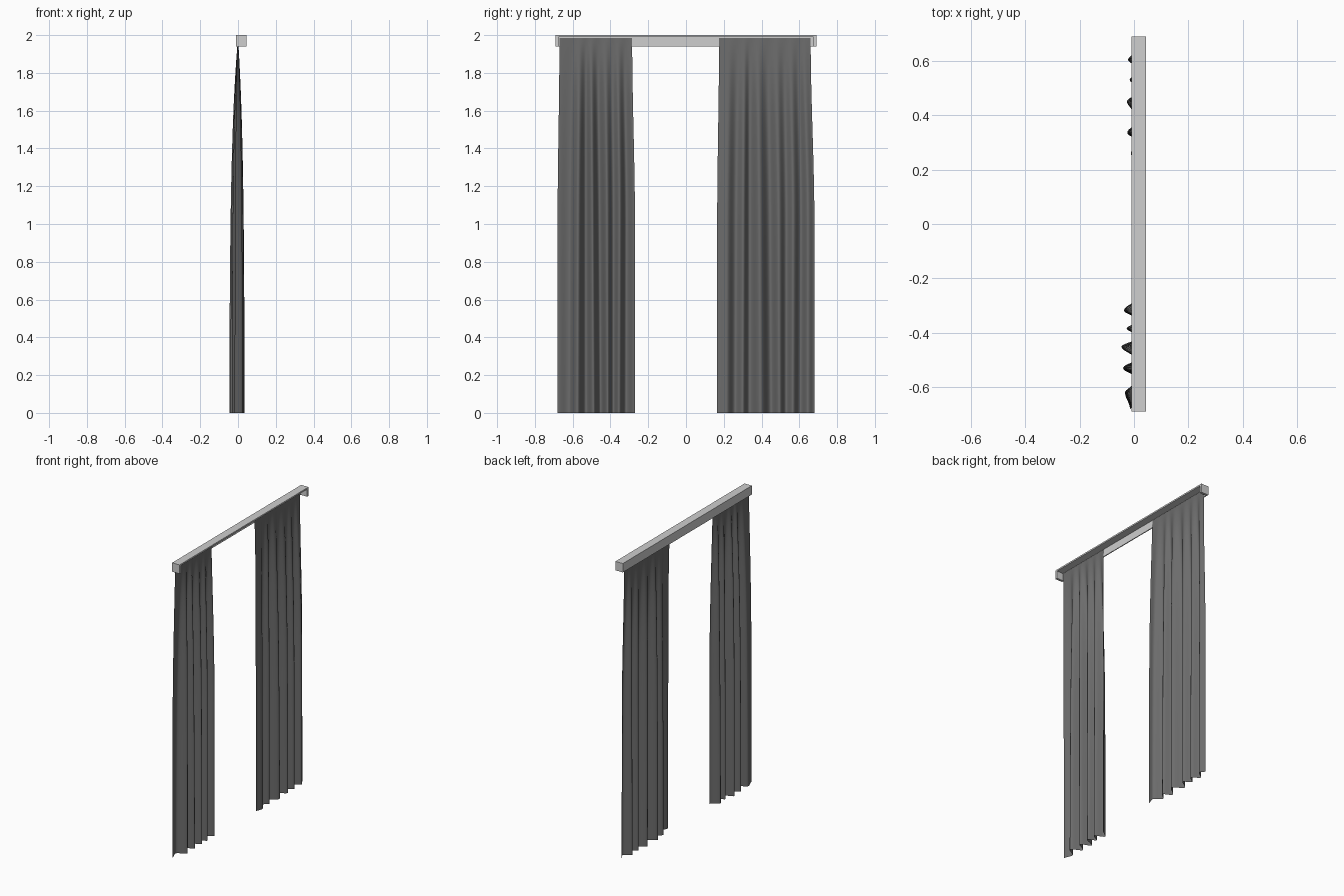
import bpy, bmesh, math

if "Cube" in bpy.data.objects:
    bpy.data.objects.remove(bpy.data.objects["Cube"])


def material(name, v):
    m = bpy.data.materials.new(name)
    m.diffuse_color = (v, v, v, 1)
    m.use_nodes = True
    m.node_tree.nodes["Principled BSDF"].inputs["Base Color"].default_value = m.diffuse_color
    return m


cloth = material("dark grey cloth", 0.15)
rail_grey = material("light grey rail", 0.62)


def finish(bm, name, mat):
    me = bpy.data.meshes.new(name)
    bm.to_mesh(me)
    bm.free()
    me.materials.append(mat)
    ob = bpy.data.objects.new(name, me)
    bpy.context.collection.objects.link(ob)
    return ob


def box(name, lo, hi):
    bm = bmesh.new()
    bmesh.ops.create_cube(bm, size=1)
    for v in bm.verts:
        for i in range(3):
            v.co[i] = hi[i] if v.co[i] > 0 else lo[i]
    return finish(bm, name, rail_grey)


# Pelmet: top board, back board and two end caps, open below and towards +x
box("pelmet_top", (-0.01, -0.69, 1.99), (0.045, 0.69, 2.0))
box("pelmet_board", (-0.01, -0.675, 1.94), (-0.004, 0.675, 1.99))
for side, label in ((-1, "left"), (1, "right")):
    a, b = sorted((side * 0.675, side * 0.69))
    box("pelmet_end_" + label, (-0.01, a, 1.94), (0.045, b, 1.99))


def fold_depth(folds, y):
    """Smooth wave through the fold peaks (y, x)."""
    for (y0, x0), (y1, x1) in zip(folds, folds[1:]):
        if y <= y1 + 1e-9:
            u = max(0, (y - y0) / (y1 - y0))
            return x0 + (x1 - x0) * (0.5 - 0.5 * math.cos(math.pi * u))
    return folds[-1][1]


# Curtain: a sheet pinned flat at the top whose folds deepen downwards
def curtain(name, folds, top_start, top_end, cols=110, rows=28):
    start, end = folds[0][0], folds[-1][0]
    bm = bmesh.new()
    grid = []
    for r in range(rows + 1):
        t = (r / rows) ** 1.4                      # denser rows near the top
        amp = (1 - math.exp(-t / 0.27)) / (1 - math.exp(-1 / 0.27))
        k = min(1, t / 0.5)
        k = k * k * (3 - 2 * k)                    # edges flare out downwards
        left = top_start + (start - top_start) * k
        right = top_end + (end - top_end) * k
        row = []
        for c in range(cols + 1):
            u = c / cols
            drift = 0.012 * (1 - t) * math.sin(math.pi * u) * math.sin(9 * u)
            x = amp * fold_depth(folds, start + (end - start) * u)
            y = left + (right - left) * u + drift
            row.append(bm.verts.new((x, y, 1.985 * (1 - t))))
        grid.append(row)
    for r in range(rows):
        for c in range(cols):
            f = bm.faces.new((grid[r][c], grid[r + 1][c],
                              grid[r + 1][c + 1], grid[r][c + 1]))
            f.smooth = True
    return finish(bm, name, cloth)


curtain("left_curtain",
        [(-0.68, -0.015), (-0.62, -0.033), (-0.575, 0.025), (-0.53, -0.04),
         (-0.49, 0.02), (-0.452, -0.046), (-0.415, 0.022), (-0.385, -0.027),
         (-0.355, 0.02), (-0.318, -0.037), (-0.27, 0.015)],
        -0.67, -0.285)
curtain("right_curtain",
        [(0.165, 0.02), (0.215, 0.033), (0.26, -0.012), (0.3, 0.025),
         (0.335, -0.025), (0.395, 0.035), (0.45, -0.026), (0.495, 0.028),
         (0.53, -0.016), (0.565, 0.025), (0.605, -0.022), (0.645, 0.025),
         (0.68, 0.005)],
        0.175, 0.66)
